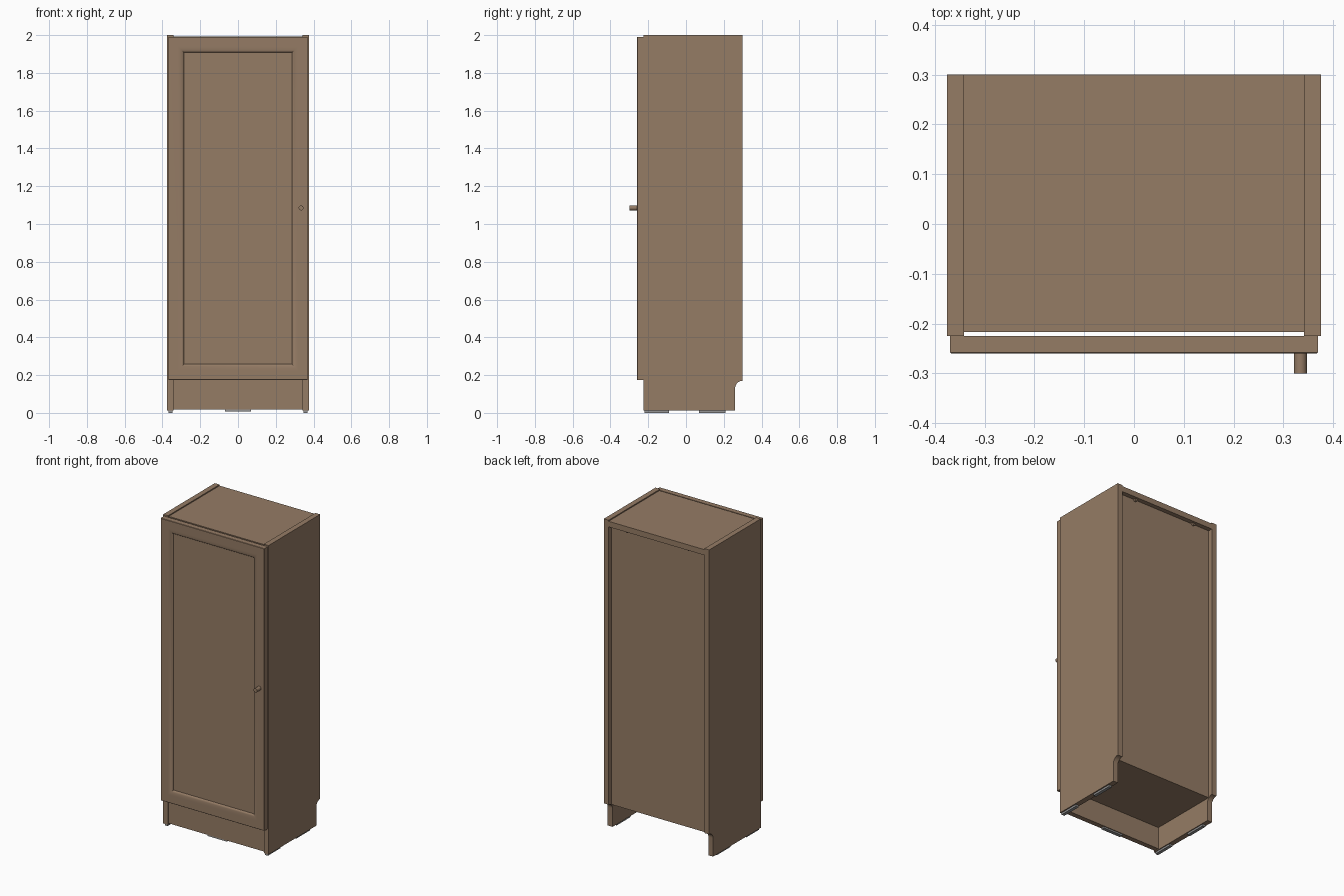
import bpy, bmesh, math
from mathutils import Matrix

if "Cube" in bpy.data.objects:
    bpy.data.objects.remove(bpy.data.objects["Cube"], do_unlink=True)


def material(name, rgb):
    mat = bpy.data.materials.new(name)
    mat.use_nodes = True
    mat.diffuse_color = (*rgb, 1)
    mat.node_tree.nodes["Principled BSDF"].inputs["Base Color"].default_value = (*rgb, 1)
    return mat


WOOD = material("brown wood", (0.30, 0.20, 0.13))
GREY = material("grey plastic", (0.30, 0.30, 0.30))


def finish(name, bm, mat, smooth=False):
    bmesh.ops.recalc_face_normals(bm, faces=bm.faces)
    mesh = bpy.data.meshes.new(name)
    bm.to_mesh(mesh)
    bm.free()
    mesh.materials.append(mat)
    obj = bpy.data.objects.new(name, mesh)
    bpy.context.collection.objects.link(obj)
    if smooth:
        bpy.ops.object.select_all(action="DESELECT")
        obj.select_set(True)
        bpy.context.view_layer.objects.active = obj
        bpy.ops.object.shade_smooth_by_angle(angle=math.radians(35))
    return obj


def box(name, xs, ys, zs, mat=WOOD):
    bm = bmesh.new()
    bmesh.ops.create_cube(bm, size=1)
    for v in bm.verts:
        v.co = [r[0] if c < 0 else r[1] for c, r in zip(v.co, (xs, ys, zs))]
    return finish(name, bm, mat)


def cylinder(name, radius, y0, y1, x, z, mat=WOOD):
    bm = bmesh.new()
    place = Matrix.Translation((x, (y0 + y1) / 2, z)) @ Matrix.Rotation(math.pi / 2, 4, "X")
    bmesh.ops.create_cone(bm, cap_ends=True, segments=24, radius1=radius,
                          radius2=radius, depth=y1 - y0, matrix=place)
    return finish(name, bm, mat, True)


# Side panels with a rounded skirting notch at the lower back
FRONT, BACK, NOTCH = -0.225, 0.30, 0.04
profile = [(FRONT, 0.012), (BACK - NOTCH, 0.012)]
for i in range(9):
    a = math.pi - i / 8 * math.pi / 2
    profile.append((BACK + NOTCH * math.cos(a), 0.13 + NOTCH * math.sin(a)))
profile += [(BACK, 2.0), (FRONT, 2.0)]

for label, s in (("left", 1), ("right", -1)):
    bm = bmesh.new()
    face = bm.faces.new([bm.verts.new((s * 0.341, y, z)) for y, z in profile])
    ext = bmesh.ops.extrude_face_region(bm, geom=[face])
    for v in ext["geom"]:
        if isinstance(v, bmesh.types.BMVert):
            v.co.x = s * 0.375
    finish(label + "_side_panel", bm, WOOD, True)
    # Floor glides under the side panel, and fittings under the top
    xs = sorted((s * 0.347, s * 0.367))
    box(label + "_front_glide", xs, (-0.22, -0.09), (0, 0.012), GREY)
    box(label + "_back_glide", xs, (0.07, 0.21), (0, 0.012), GREY)
    cylinder(label + "_top_fitting", 0.012, 0.271, 0.285, s * 0.22, 1.957)

# Carcass
box("top_panel", (-0.341, 0.341), (-0.217, 0.30), (1.957, 1.993))
box("bottom_panel", (-0.341, 0.341), (-0.217, 0.262), (0.16, 0.195))
box("back_panel", (-0.341, 0.341), (0.262, 0.271), (0.16, 1.957))
box("plinth", (-0.341, 0.341), (-0.217, -0.185), (0.018, 0.16))
box("plinth_glide", (-0.07, 0.07), (-0.212, -0.19), (0.008, 0.018), GREY)

# Door made of nested rectangles: eased rim, frame, rounded moulding, sunk panel
steps = [(0, -0.225), (0, -0.258), (0.002, -0.26), (0.05, -0.26)]
for i in range(1, 7):
    a = i / 6 * math.pi / 2
    steps.append((0.05 + 0.032 * math.sin(a), -0.248 - 0.012 * math.cos(a)))
steps += [(0.083, -0.246)]
bm = bmesh.new()
rings = []
for inset, y in steps:
    x, z0, z1 = 0.369 - inset, 0.175 + inset, 1.991 - inset
    rings.append([bm.verts.new((px, y, pz))
                  for px, pz in ((-x, z0), (x, z0), (x, z1), (-x, z1))])
for a, b in zip(rings, rings[1:]):
    for i in range(4):
        j = (i + 1) % 4
        bm.faces.new((a[i], a[j], b[j], b[i]))
bm.faces.new(rings[0])
bm.faces.new(rings[-1])
finish("door", bm, WOOD, True)

# Door knob
cylinder("knob", 0.013, -0.30, -0.259, 0.334, 1.085)
